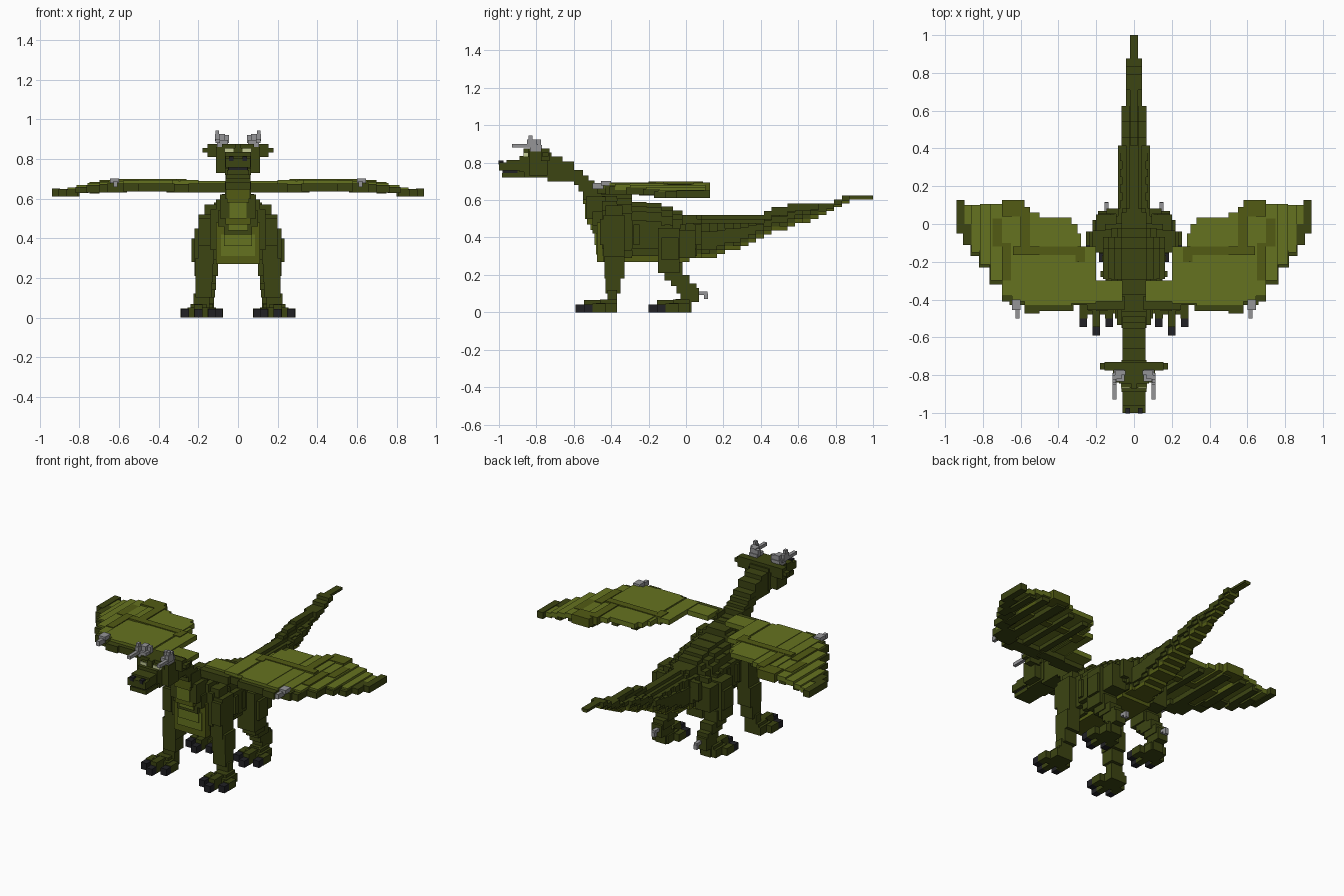
import bpy, bmesh
from mathutils import Matrix


def material(name, rgb):
    m = bpy.data.materials.new(name)
    m.diffuse_color = (*rgb, 1)
    return m


DARK = material("dark_green", (0.045, 0.058, 0.006))
MID = material("mid_olive", (0.085, 0.105, 0.007))
OLIVE = material("olive", (0.13, 0.17, 0.014))
GREY = material("horn_grey", (0.3, 0.3, 0.31))
BLACK = material("claw_black", (0.015, 0.015, 0.018))
PALE = material("eye_pale", (0.55, 0.6, 0.3))


def blocks(name, mat, boxes, mirror=False):
    """One object from boxes given as (x0, x1, y0, y1, z0, z1)."""
    bm = bmesh.new()
    for x0, x1, y0, y1, z0, z1 in boxes:
        bmesh.ops.create_cube(bm, size=1, matrix=Matrix.Translation(
            ((x0 + x1) / 2, (y0 + y1) / 2, (z0 + z1) / 2)) @ Matrix.Diagonal(
            (x1 - x0, y1 - y0, z1 - z0, 1)))
    me = bpy.data.meshes.new(name)
    bm.to_mesh(me)
    bm.free()
    me.materials.append(mat)
    ob = bpy.data.objects.new(name, me)
    bpy.context.collection.objects.link(ob)
    if mirror:
        ob.modifiers.new("mirror", 'MIRROR')
    return ob


def lerp(table, y):
    for a, b in zip(table, table[1:]):
        if y <= b[0]:
            t = (y - a[0]) / (b[0] - a[0])
            return [p + (q - p) * t for p, q in zip(a[1:], b[1:])]
    return table[-1][1:]


def centred(w, y0, y1, z0, z1):
    return (-w, w, y0, y1, z0, z1)


U = 0.0208  # voxel size
snap = lambda v: round(v / U) * U

# Tail: terraced slices, lighter underside (y, bottom, top)
tail_line = [(0.0, 0.28, 0.52), (0.15, 0.30, 0.52), (0.37, 0.375, 0.52),
             (0.5, 0.44, 0.57), (0.75, 0.52, 0.585), (0.87, 0.59, 0.62), (1.0, 0.61, 0.63)]
tail, under = [], []
for i in range(24):
    y0, y1 = i / 24, (i + 1) / 24
    zb, zt = [snap(v) for v in lerp(tail_line, (y0 + y1) / 2)]
    zt = max(zt, zb + U)
    w = 0.105 if y0 < 0.08 else 0.085 if y0 < 0.4 else 0.065 if y0 < 0.61 else 0.042 if y0 < 0.86 else 0.021
    h = zt - zb
    if h > 3.5 * U:
        tail += [centred(w, y0, y1, zb + 2 * U, zb + h * 0.62),
                 centred(w - (U if i % 2 else U / 2), y0, y1, zb + U, zt - 2 * U),
                 centred(w - 2 * U, y0, y1, zb + U, zt - U),
                 centred(max(w - 3 * U, U), y0, y1, zb + U, zt)]
        under.append(centred(w - U, y0, y1, zb, zb + 1.5 * U))
    else:
        tail.append(centred(w, y0, y1, zb + h * 0.3, zt))
        under.append(centred(w * 0.7, y0, y1, zb, zb + h * 0.4))
blocks("tail", DARK, tail)
blocks("tail_underside", MID, under)

# Torso: slices (y0, y1, bottom, top, half width)
torso = []
for y0, y1, zb, zt, w in [(-0.50, -0.45, 0.42, 0.64, 0.10), (-0.45, -0.37, 0.30, 0.645, 0.14),
                          (-0.37, -0.29, 0.29, 0.63, 0.15), (-0.29, -0.21, 0.30, 0.59, 0.165),
                          (-0.21, -0.13, 0.30, 0.585, 0.165), (-0.13, -0.07, 0.30, 0.565, 0.165),
                          (-0.07, -0.02, 0.30, 0.545, 0.15), (-0.02, 0.06, 0.30, 0.52, 0.125)]:
    torso += [centred(w, y0, y1, zb + 0.04, zt - 0.10), centred(w - 0.03, y0, y1, zb, zt - 0.05),
              centred(w - 0.06, y0, y1, zb, zt - 0.022), centred(0.065, y0, y1, zb, zt)]
# vertical flank ridges
for k in range(5):
    y = -0.28 + k * 0.083
    torso += [centred(0.178 - 0.008 * k, y, y + U * 1.5, 0.36, 0.47)]
blocks("torso", DARK, torso)
blocks("belly", MID, [centred(0.11, -0.475, -0.40, 0.27, 0.48), centred(0.10, -0.41, 0.02, 0.27, 0.32),
                      centred(0.062, -0.53, -0.45, 0.47, 0.60), centred(0.055, -0.552, -0.50, 0.58, 0.66)])
blocks("chest_plates", OLIVE, [centred(0.07, -0.49, -0.42, 0.36, 0.48),
                               centred(0.085, -0.482, -0.44, 0.31, 0.42),
                               centred(0.042, -0.54, -0.48, 0.50, 0.58),
                               centred(0.05, -0.51, -0.46, 0.44, 0.53)])

# Neck: stepped up to the head
blocks("neck", DARK, [centred(0.065, -0.53, -0.41, 0.52, 0.65), centred(0.065, -0.55, -0.46, 0.60, 0.685),
                      centred(0.062, -0.575, -0.49, 0.645, 0.705), centred(0.062, -0.60, -0.52, 0.68, 0.73),
                      centred(0.06, -0.65, -0.55, 0.70, 0.76), centred(0.06, -0.68, -0.60, 0.70, 0.805),
                      centred(0.06, -0.74, -0.66, 0.70, 0.832), centred(0.09, -0.535, -0.43, 0.50, 0.62)])

# Head
blocks("head", DARK, [centred(0.062, -1.0, -0.85, 0.758, 0.802), centred(0.055, -0.985, -0.85, 0.72, 0.745),
                      centred(0.05, -0.90, -0.83, 0.735, 0.765), centred(0.062, -0.96, -0.85, 0.765, 0.815),
                      centred(0.065, -0.89, -0.84, 0.75, 0.835), centred(0.065, -0.865, -0.72, 0.72, 0.855),
                      centred(0.11, -0.84, -0.74, 0.73, 0.86), centred(0.08, -0.845, -0.73, 0.83, 0.875),
                      centred(0.015, -0.87, -0.80, 0.82, 0.875)])
blocks("mouth", BLACK, [centred(0.048, -0.98, -0.85, 0.74, 0.762)])
blocks("ear_fins", DARK, [(0.08, 0.155, -0.775, -0.73, 0.81, 0.875), (0.15, 0.18, -0.77, -0.735, 0.832, 0.855)], True)
blocks("eyes", PALE, [(0.022, 0.068, -0.87, -0.825, 0.832, 0.853)], True)
blocks("nostrils", BLACK, [(0.022, 0.045, -1.003, -0.975, 0.79, 0.812)], True)
blocks("horns", GREY, [(0.05, 0.105, -0.835, -0.77, 0.86, 0.895), (0.065, 0.10, -0.82, -0.775, 0.88, 0.925),
                       (0.092, 0.113, -0.93, -0.79, 0.88, 0.90), (0.092, 0.115, -0.85, -0.80, 0.89, 0.925),
                       (0.095, 0.113, -0.843, -0.82, 0.91, 0.945), (0.045, 0.07, -0.80, -0.775, 0.88, 0.92)], True)

# Front legs
blocks("front_leg", DARK, [(0.12, 0.20, -0.44, -0.33, 0.27, 0.52), (0.10, 0.17, -0.43, -0.34, 0.45, 0.57),
                           (0.125, 0.215, -0.435, -0.33, 0.18, 0.30), (0.13, 0.215, -0.43, -0.35, 0.10, 0.20),
                           (0.145, 0.225, -0.42, -0.37, 0.03, 0.12), (0.14, 0.20, -0.46, -0.41, 0.36, 0.50)], True)
# Hind legs
blocks("hind_leg", DARK, [(0.10, 0.22, -0.15, -0.035, 0.21, 0.45), (0.10, 0.20, -0.10, 0.05, 0.29, 0.44),
                          (0.12, 0.235, -0.13, -0.04, 0.28, 0.40), (0.11, 0.20, -0.115, -0.02, 0.17, 0.27),
                          (0.11, 0.195, -0.08, 0.02, 0.14, 0.20), (0.115, 0.19, -0.05, 0.055, 0.10, 0.155),
                          (0.12, 0.19, -0.03, 0.07, 0.055, 0.13), (0.12, 0.19, -0.055, 0.03, 0.0, 0.07)], True)
blocks("hind_spur", GREY, [(0.135, 0.157, 0.06, 0.115, 0.092, 0.112), (0.135, 0.157, 0.095, 0.117, 0.072, 0.10)], True)

# Feet with three toes and claws
for name, cx, heel in (("front", 0.20, -0.37), ("hind", 0.165, 0.02)):
    foot = [(cx - 0.055, cx + 0.055, heel - 0.11, heel, 0, 0.05), (cx - 0.04, cx + 0.04, heel - 0.09, heel, 0.03, 0.068)]
    claws = []
    for dx, reach in ((-0.068, 0.13), (0, 0.175), (0.068, 0.13)):
        x0, x1, tip = cx + dx - 0.021, cx + dx + 0.021, heel - reach
        foot.append((x0, x1, tip, heel - 0.06, 0, 0.046 if dx else 0.066))
        claws.append((x0 + 0.001, x1 - 0.001, tip - 0.045, tip, 0, 0.042))
    blocks(name + "_foot", DARK, foot, True)
    blocks(name + "_claws", BLACK, claws, True)

# Wings: membrane columns (x0, x1, y front, y back, top)
span = [(0.06, 0.20, -0.41, -0.30, 0.69), (0.20, 0.29, -0.42, -0.12, 0.695), (0.28, 0.30, -0.42, -0.05, 0.69),
        (0.30, 0.33, -0.42, 0.0, 0.695), (0.33, 0.50, -0.435, 0.035, 0.695), (0.50, 0.58, -0.435, 0.06, 0.692),
        (0.58, 0.645, -0.41, 0.10, 0.69), (0.645, 0.70, -0.38, 0.10, 0.685), (0.70, 0.76, -0.30, 0.105, 0.68),
        (0.76, 0.815, -0.215, 0.105, 0.67), (0.815, 0.86, -0.15, 0.10, 0.655), (0.86, 0.90, -0.09, 0.10, 0.645)]
blocks("wing_membrane", OLIVE, [(a, b, c, d, t - 0.03, t) for a, b, c, d, t in span], True)
blocks("wing_ribs", MID, [(0.30, 0.64, -0.165, -0.12, 0.65, 0.70), (0.55, 0.60, -0.15, 0.09, 0.65, 0.698),
                          (0.58, 0.70, 0.04, 0.128, 0.64, 0.695), (0.65, 0.70, -0.30, -0.10, 0.64, 0.69),
                          (0.70, 0.75, -0.12, 0.03, 0.63, 0.683), (0.26, 0.31, -0.20, -0.12, 0.65, 0.699)], True)
# Dark arm along the front edge, stepping back to the wing tip
arm = [(0.05, 0.25, -0.455, -0.38, 0.63, 0.677), (0.20, 0.36, -0.43, -0.37, 0.63, 0.675),
       (0.32, 0.52, -0.46, -0.38, 0.635, 0.677), (0.50, 0.58, -0.475, -0.38, 0.635, 0.677),
       (0.56, 0.66, -0.43, -0.35, 0.63, 0.677), (0.64, 0.70, -0.41, -0.29, 0.63, 0.673),
       (0.69, 0.765, -0.32, -0.21, 0.63, 0.668), (0.755, 0.82, -0.23, -0.14, 0.628, 0.66),
       (0.81, 0.865, -0.17, -0.08, 0.612, 0.645), (0.855, 0.905, -0.11, 0.0, 0.612, 0.648),
       (0.898, 0.94, -0.05, 0.128, 0.61, 0.65)]
# fingers on the underside
arm += [(0.34, 0.38, -0.38, 0.0, 0.64, 0.67), (0.46, 0.50, -0.38, 0.02, 0.64, 0.67),
        (0.58, 0.64, -0.35, 0.09, 0.63, 0.662), (0.70, 0.75, -0.25, 0.09, 0.625, 0.652),
        (0.80, 0.84, -0.12, 0.09, 0.612, 0.64)]
blocks("wing_arm", DARK, arm, True)
blocks("wing_claw", GREY, [(0.60, 0.645, -0.455, -0.40, 0.678, 0.702), (0.607, 0.628, -0.50, -0.44, 0.66, 0.69)], True)
